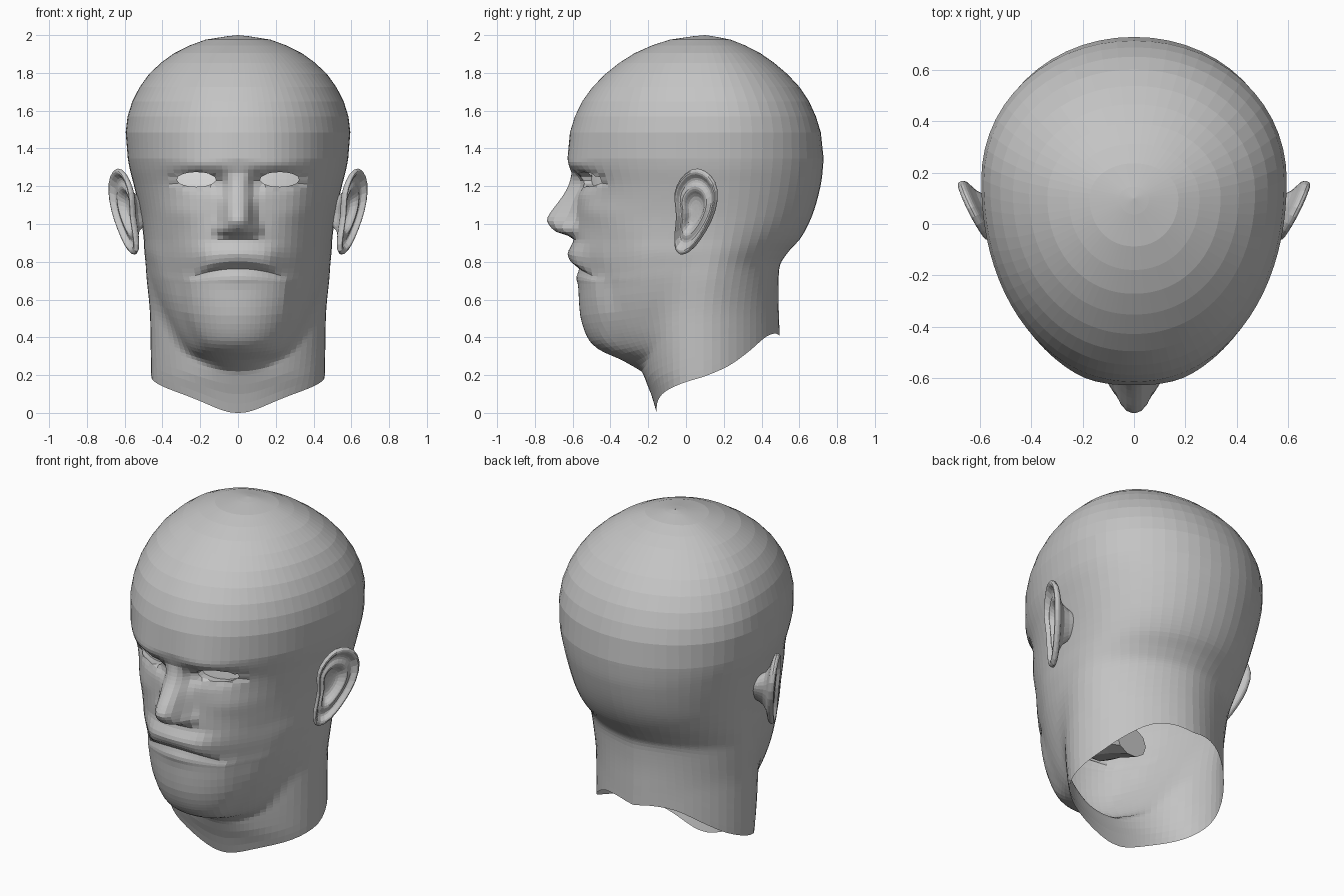
import bpy, bmesh
from math import sin, cos, pi, exp, sqrt
from mathutils import Vector

if "Cube" in bpy.data.objects:
    bpy.data.objects.remove(bpy.data.objects["Cube"])


def material(name, rgb):
    m = bpy.data.materials.new(name)
    m.use_nodes = True
    m.diffuse_color = (*rgb, 1)
    m.node_tree.nodes["Principled BSDF"].inputs["Base Color"].default_value = (*rgb, 1)
    return m


SKIN = material("clay grey", (0.55, 0.55, 0.55))
WHITE = material("eye white", (1, 1, 1))


def finish(bm, name, mat):
    bmesh.ops.recalc_face_normals(bm, faces=bm.faces)
    mesh = bpy.data.meshes.new(name)
    bm.to_mesh(mesh)
    bm.free()
    mesh.materials.append(mat)
    ob = bpy.data.objects.new(name, mesh)
    bpy.context.collection.objects.link(ob)
    return ob


def mirror(ob):
    m = ob.modifiers.new("mirror", "MIRROR")
    m.use_clip = True
    return ob


def lookup(table, t):
    """Smooth (Hermite) lookup of a row of values by the first column."""
    t = min(table[-1][0], max(table[0][0], t))
    k = next(i for i in range(len(table) - 1) if t <= table[i + 1][0])
    p, q = table[k], table[k + 1]
    before, after = table[max(k - 1, 0)], table[min(k + 2, len(table) - 1)]
    h = q[0] - p[0]
    f = (t - p[0]) / h
    out = []
    for j in range(1, len(p)):
        m0 = (q[j] - before[j]) / (q[0] - before[0]) * h
        m1 = (after[j] - p[j]) / (after[0] - p[0]) * h
        d = q[j] - p[j]
        out.append(p[j] + f * (m0 + f * (3 * d - 2 * m0 - m1 + f * (m0 + m1 - 2 * d))))
    return out


def step(a, b, t):
    t = min(1, max(0, (t - a) / (b - a)))
    return t * t * (3 - 2 * t)


# Skull and jaw sections: height, half width, front, back
SKULL = [(.2, .05, -.1, .2), (.22, .18, -.22, .4), (.28, .26, -.34, .45), (.33, .31, -.44, .47),
         (.4, .355, -.49, .47), (.5, .4, -.525, .47), (.6, .44, -.535, .47), (.7, .47, -.54, .48),
         (.78, .485, -.555, .495), (.85, .495, -.59, .54), (.93, .5, -.595, .61), (1.05, .517, -.59, .67),
         (1.2, .55, -.59, .712), (1.3, .575, -.612, .725), (1.4, .59, -.633, .728),
         (1.5, .594, -.61, .71), (1.6, .577, -.575, .675), (1.7, .535, -.515, .62),
         (1.8, .465, -.42, .53), (1.9, .345, -.28, .4), (1.96, .22, -.14, .28),
         (1.985, .13, -.04, .2), (2, .001, .099, .101)]
# Neck sections, in the same order
NECK = [(0, .445, -.155, .48), (.1, .455, -.185, .49), (.22, .46, -.23, .5), (.5, .465, -.27, .49),
        (.7, .475, -.24, .48), (.85, .46, -.2, .47)]
# Neckline height from front to back
NECKLINE = [(0, 0), (.06, .004), (.15, .03), (.3, .1), (.45, .17), (.5, .19), (.6, .25), (.7, .33),
            (.8, .4), (.9, .42), (1, .405)]
# Nose: height, projection, half width
NOSE = [(.93, 0, .085), (.955, .085, .085), (.98, .12, .085), (1.02, .145, .08), (1.06, .128, .075),
        (1.12, .085, .07), (1.18, .045, .06), (1.27, 0, .06)]
# Face relief: x, z, spread x, spread z, forward push
RELIEF = [(.2, 1.315, .16, .04, .02), (.21, 1.225, .1, .048, -.04), (.1, 1.22, .035, .05, -.03),
          (.3, 1.06, .1, .07, .015), (.37, .84, .08, .1, -.02), (.095, .975, .025, .03, .025),
          (0, .715, .12, .03, .008)]
EYE = (.22, 1.236, .104, .039)


def axis(z):
    """Depth of the widest point of the section."""
    return .09 + .08 * step(.5, 1.2, z) - .07 * step(1.5, 2, z)


def radius(phi, z, section):
    a, front, back = section
    if cos(phi) > 0:
        b, n = axis(z) - front, 2.1
    else:
        b, n = back - axis(z), 1.78 + .27 * step(.7, 1.05, z)
    return (abs(sin(phi) / a) ** n + abs(cos(phi) / b) ** n) ** (-1 / n)


def face_push(x, z):
    """Forward push that shapes the face."""
    push = sum(g[4] * exp(-((x - g[0]) / g[2]) ** 2 - ((z - g[1]) / g[3]) ** 2) for g in RELIEF)
    height, width = lookup(NOSE, z)
    push += height * exp(-(x / width) ** 2 * .3 - (x / width) ** 4 * .7)
    # Overhanging upper lip
    push += .045 * step(.762, .8, z) * step(.92, .82, z) * step(.27, .14, x)
    # Muzzle and chin pad, narrower toward the chin
    side = .31 - .5 * max(0, .52 - z)
    return push + .032 * step(side, side - .07, x) * step(.28, .4, z) * step(.82, .7, z)


def skin_point(u, level):
    phi = pi * u ** 1.5
    z = level
    if level < .9:
        edge = lookup(NECKLINE, phi / pi)[0]
        z = edge + (.9 - edge) * level / .9
    r = radius(phi, z, lookup(SKULL, z)) if z > .2 else 0
    if z < .85:
        # Soft union of jaw and neck
        neck = radius(phi, z, lookup(NECK, z))
        blend = max(0, .04 - abs(r - neck))
        r = max(r, neck) + blend * blend / .16
    x, y = r * sin(phi), axis(z) - r * cos(phi)
    if .28 < z < 1.5:
        front = step(-.12, -.35, y)
        y -= face_push(x, z) * front
        # Mouth corners droop
        z -= .8 * min(x, .24) ** 2 * exp(-((z - .78) / .07) ** 2) * front
    return Vector((x, y, z))


# Head and neck skin
levels = [i * .05 for i in range(4)] + [.2 + i * .02 for i in range(13)]
levels += [.47 + i * .045 for i in range(5)] + [.685 + i * .0195 for i in range(35)]
levels += [1.4 + .6 * sin(pi / 2 * i / 11) for i in range(1, 12)]
COLS = 38
bm = bmesh.new()
rows = [[bm.verts.new(skin_point(i / COLS, z)) for i in range(COLS + 1)] for z in levels]
for lo, hi in zip(rows, rows[1:]):
    for i in range(COLS):
        bm.faces.new((lo[i], lo[i + 1], hi[i + 1], hi[i]))
for row in rows:
    row[0].co.x = row[-1].co.x = 0

# Eye openings, with their edge drawn onto an oval and a lid turned inward
cx, cz, ew, eh = EYE


def eye_distance(p):
    return sqrt(((p.x - cx) / ew) ** 2 + ((p.z - cz) / eh) ** 2)


hole = [f for f in bm.faces if f.calc_center_median().y < -.2 and eye_distance(f.calc_center_median()) < 1]
inside = set(hole)
rim = {e for f in hole for e in f.edges if any(n not in inside for n in e.link_faces)}
for v in {v for e in rim for v in e.verts}:
    d = eye_distance(v.co)
    v.co.x, v.co.z = cx + (v.co.x - cx) / d, cz + (v.co.z - cz) / d
bmesh.ops.delete(bm, geom=hole, context="FACES")
lid = bmesh.ops.extrude_edge_only(bm, edges=[e for e in rim if e.is_valid])["geom"]
for v in lid:
    if isinstance(v, bmesh.types.BMVert):
        v.co.y += .06
bmesh.ops.remove_doubles(bm, verts=bm.verts, dist=.0005)
mirror(finish(bm, "head", SKIN))

# Eyes: shallow white lenses set behind the lids
bm = bmesh.new()
bmesh.ops.create_uvsphere(bm, u_segments=24, v_segments=16, radius=.14)
for v in bm.verts:
    v.co.y *= .15
    v.co += Vector((cx, -.45 + .35 * v.co.x, cz))
mirror(finish(bm, "eyeballs", WHITE))

# Ears: rings shrunk from one outline (y, z), pushed in and out
OUTLINE = [(.06, 1.295), (.13, 1.26), (.17, 1.18), (.155, 1.07), (.11, .975), (.05, .885), (-.005, .84),
           (-.055, .85), (-.06, .94), (-.04, 1.04), (-.06, 1.13), (-.05, 1.2), (0, 1.27)]
RINGS = [(.3, -.13), (.45, -.045), (.85, -.025), (1, -.018), (1.06, 0), (1, .02), (.9, .018), (.82, -.01),
         (.7, -.012), (.6, .004), (.48, -.008), (.38, -.04), (.15, -.045)]
bm = bmesh.new()
mid = Vector((.03, 1.07))
loops = []
for scale, out in RINGS:
    loop = []
    for p in OUTLINE:
        y, z = mid + (Vector(p) - mid) * scale
        x = .53 + .5 * (y + .06) + .1 * (z - .85)
        loop.append(bm.verts.new((x + out * .85, y - out * .4, z)))
    loops.append(loop)
n = len(OUTLINE)
for a, b in zip(loops, loops[1:]):
    for i in range(n):
        bm.faces.new((a[i], a[(i + 1) % n], b[(i + 1) % n], b[i]))
bm.faces.new(loops[-1])
ears = mirror(finish(bm, "ears", SKIN))
rounding = ears.modifiers.new("rounding", "SUBSURF")
rounding.levels = rounding.render_levels = 1

# Mouth cavity inside the head, tapering toward the throat
bm = bmesh.new()
tube = []
for y, z, w, h in [(-.46, .73, .15, .03), (-.34, .71, .15, .1), (-.16, .65, .12, .1), (-.02, .58, .1, .09)]:
    tube.append([bm.verts.new((w * cos(pi * i / 5), y, z + h * sin(pi * i / 5))) for i in range(10)])
for a, b in zip(tube, tube[1:]):
    for i in range(10):
        bm.faces.new((a[i], a[(i + 1) % 10], b[(i + 1) % 10], b[i]))
bm.faces.new(tube[-1])
finish(bm, "mouth_cavity", SKIN)
